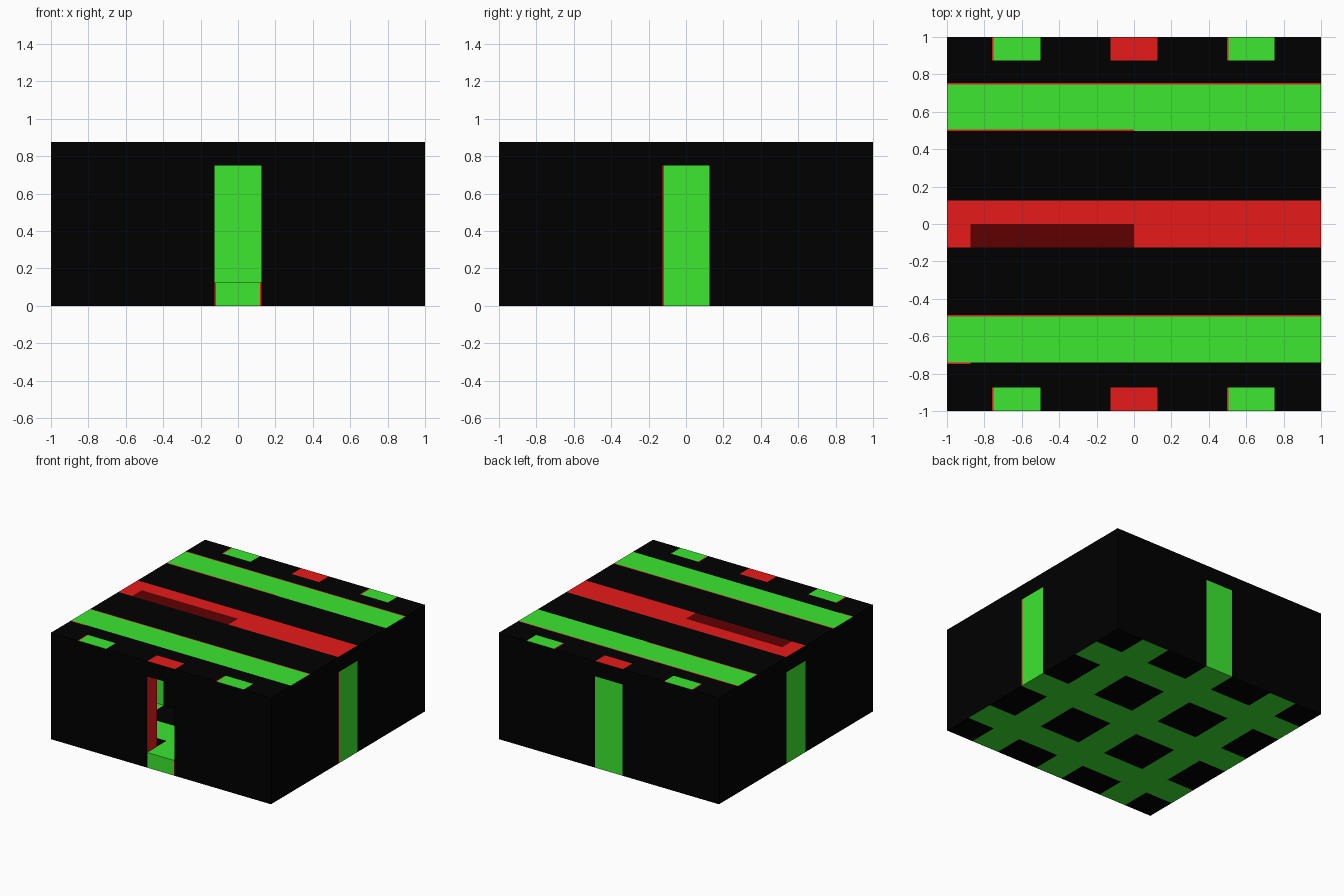
import bpy
from mathutils import Vector

if "Cube" in bpy.data.objects:
    bpy.data.objects.remove(bpy.data.objects["Cube"])

H = 0.875      # overall height
W = 0.125      # wall thickness and half stripe width
D = 0.75       # doorway / stripe height
R = 0.008      # thin red edging
B = -0.25      # back of the inner room


def material(name, col):
    m = bpy.data.materials.new(name)
    m.diffuse_color = (*col, 1)
    m.use_nodes = True
    m.node_tree.nodes["Principled BSDF"].inputs["Base Color"].default_value = m.diffuse_color
    return m


MATS = [material("black", (0.0, 0.0, 0.0)),
        material("green", (0.047, 0.82, 0.031)),
        material("red", (0.80, 0.01, 0.01)),
        material("dark_red", (0.112, 0.0, 0.0))]
BLACK, GREEN, RED, DARK = range(4)


def panel(name, axes, normal, level, us, vs, rule):
    """Flat panel cut into cells; rule(u, v) gives a colour, or None for a hole."""
    us, vs = sorted(us), sorted(vs)
    verts, faces, cols = [], [], []
    fixed = 3 - sum(axes)

    def point(u, v):
        p = Vector((0, 0, 0))
        p[axes[0]], p[axes[1]], p[fixed] = u, v, level
        return p

    e0 = point(1, 0) - point(0, 0)
    e1 = point(0, 1) - point(0, 0)
    facing = e0.cross(e1)[fixed] * normal > 0
    for v in vs:
        for u in us:
            verts.append(point(u, v))
    n = len(us)
    for j in range(len(vs) - 1):
        for i in range(n - 1):
            c = rule((us[i] + us[i + 1]) / 2, (vs[j] + vs[j + 1]) / 2)
            if c is None:
                continue
            f = [j * n + i, j * n + i + 1, (j + 1) * n + i + 1, (j + 1) * n + i]
            if not facing:
                f.reverse()
            faces.append(f)
            cols.append(c)
    me = bpy.data.meshes.new(name)
    me.from_pydata(verts, [], faces)
    for m in MATS:
        me.materials.append(m)
    for p, c in zip(me.polygons, cols):
        p.material_index = c
    ob = bpy.data.objects.new(name, me)
    bpy.context.collection.objects.link(ob)


def sym(*vals):
    return sorted({s * v for v in vals for s in (-1, 1)})


# top: long stripes with red edging, end patches, and a dark strip in the red stripe
def top_rule(x, y):
    if abs(y) < W:
        return DARK if -0.875 < x < 0 and y < 0 else RED
    if 0.505 < y < 0.745 or -0.74 < y < -0.495:
        return GREEN
    if 0.745 < y < 0.745 + R or -0.495 < y < -0.495 + R:
        return RED
    if 0.505 - R < y < 0.505:
        return RED if x < 0 else GREEN
    if -0.74 - R < y < -0.74:
        return RED if x < -0.875 else BLACK
    if abs(y) > 0.875:
        if abs(x) < W:
            return RED
        if -0.75 < x < -0.5 or 0.5 + R / 2 < x < 0.75:
            return GREEN
        if -0.75 - R < x < -0.75 or abs(x - 0.5) < R / 2:
            return RED
    return BLACK


top_x = sym(W, 0.75, 0.875, 1) + [0, -0.5, -0.75 - R, 0.5 - R / 2, 0.5 + R / 2]
top_y = sym(W, 0.875, 1) + [0, 0.505 - R, 0.505, 0.745, 0.745 + R,
                            -0.74 - R, -0.74, -0.495, -0.495 + R]
panel("top", (0, 1), 1, H, top_x, top_y, top_rule)


# green lattice with black squares, outside and inside the floor
def lattice(x, y):
    return GREEN if any(abs(c) < W or 0.5 < abs(c) < 0.75 for c in (x, y)) else BLACK


panel("underside", (0, 1), -1, 0, sym(W, 0.5, 0.75, 1), sym(W, 0.5, 0.75, 1), lattice)
panel("inner_floor", (0, 1), 1, W, sym(W, 0.5, 0.75, 0.875),
      [-0.875, -0.75, -0.5, B], lattice)
panel("inner_ceiling", (0, 1), -1, D, [-0.875, 0.875], [-0.875, B], lambda x, y: BLACK)


# outer walls with a central stripe; the front stripe opens as a doorway
def stripe(u, z):
    return GREEN if abs(u) < W and z < D else BLACK


def edged(u, z):
    return RED if -W < u < -W + R and z < D else stripe(u, z)


def door(u, z):
    if abs(u) < W and W < z < D:
        return None
    if W - R < abs(u) < W and z < W:
        return RED
    return stripe(u, z)


def three_stripes(u, z):
    return GREEN if abs(u) < W or 0.5 < abs(u) < 0.75 else BLACK


heights = [0, W, D, H]
panel("front_wall", (0, 2), -1, -1, sym(W - R, W, 1), heights, door)
panel("back_wall", (0, 2), 1, 1, sym(W, 1), heights, stripe)
panel("right_wall", (1, 2), 1, 1, sym(W, 1) + [-W + R], heights, edged)
panel("left_wall", (1, 2), -1, -1, sym(W, 1), heights, stripe)

# inner room behind the doorway
panel("inner_front_wall", (0, 2), 1, -0.875, sym(W, 0.875), [W, D], door)
panel("inner_back_wall", (0, 2), -1, B, sym(W, 0.5, 0.75, 0.875), [W, D], three_stripes)
for s, side in ((1, "right"), (-1, "left")):
    panel(f"inner_{side}_wall", (1, 2), -s, s * 0.875, [-0.875, B], [W, D],
          lambda u, v: BLACK)
    # doorway reveals
    panel(f"doorway_{side}", (1, 2), -s, s * W, [-1, -0.875], [W, D], lambda u, v: RED)
panel("doorway_sill", (0, 1), 1, W, [-W, W], [-1, -0.875], lambda u, v: GREEN)
panel("doorway_lintel", (0, 1), -1, D, [-W, W], [-1, -0.875], lambda u, v: RED)
